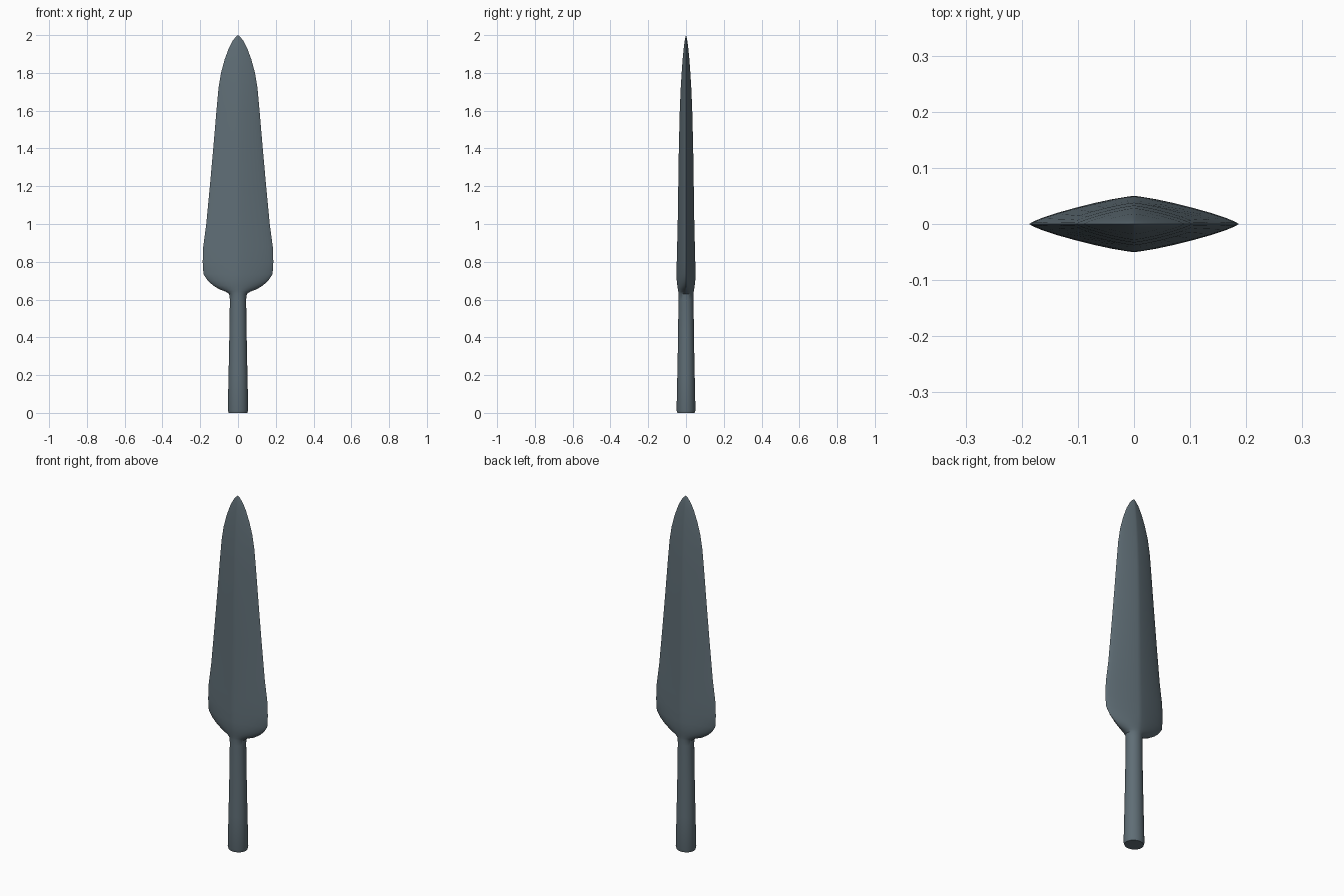
import bpy, bmesh, math

if "Cube" in bpy.data.objects:
    bpy.data.objects.remove(bpy.data.objects["Cube"])

steel = bpy.data.materials.new("slate steel")
steel.diffuse_color = (0.115, 0.155, 0.18, 1)
steel.use_nodes = True
steel.node_tree.nodes["Principled BSDF"].inputs["Base Color"].default_value = steel.diffuse_color

# height, half width, half thickness, section shape (1 = round, 1.6 = lens with ridges)
SECTIONS = [
    (0.00, 0.050, 0.046, 1.0), (0.015, 0.054, 0.050, 1.0),
    (0.20, 0.050, 0.046, 1.0), (0.40, 0.046, 0.042, 1.0),
    (0.60, 0.043, 0.040, 1.0), (0.63, 0.047, 0.040, 1.05),
    (0.642, 0.065, 0.041, 1.15), (0.655, 0.100, 0.043, 1.3),
    (0.675, 0.132, 0.046, 1.4), (0.70, 0.160, 0.049, 1.5),
    (0.735, 0.183, 0.050, 1.6), (0.80, 0.187, 0.049, 1.6),
    (0.88, 0.184, 0.047, 1.6), (1.00, 0.168, 0.044, 1.6),
    (1.20, 0.149, 0.041, 1.6), (1.40, 0.131, 0.038, 1.6),
    (1.60, 0.114, 0.033, 1.6), (1.72, 0.103, 0.028, 1.6),
    (1.80, 0.090, 0.023, 1.6), (1.87, 0.071, 0.018, 1.6),
    (1.93, 0.049, 0.012, 1.6), (1.97, 0.028, 0.007, 1.6),
    (1.99, 0.012, 0.003, 1.6),
]
SIDES = 32


def power(v, e):
    return 0.0 if abs(v) < 1e-6 else math.copysign(abs(v) ** e, v)


# spearhead: round socket flowing into a ridged leaf blade
bm = bmesh.new()
rings = []
for z, w, d, e in SECTIONS:
    ring = []
    for i in range(SIDES):
        a = 2 * math.pi * i / SIDES
        ring.append(bm.verts.new((w * power(math.cos(a), e), d * power(math.sin(a), e), z)))
    rings.append(ring)
for low, high in zip(rings, rings[1:]):
    for i in range(SIDES):
        j = (i + 1) % SIDES
        bm.faces.new((low[i], low[j], high[j], high[i]))
bm.faces.new(rings[0][::-1])

# pointed tip
tip = bm.verts.new((0, 0, 2))
for i in range(SIDES):
    bm.faces.new((rings[-1][i], rings[-1][(i + 1) % SIDES], tip))
bmesh.ops.recalc_face_normals(bm, faces=bm.faces)

mesh = bpy.data.meshes.new("spearhead")
bm.to_mesh(mesh)
bm.free()
mesh.materials.append(steel)
spearhead = bpy.data.objects.new("spearhead", mesh)
bpy.context.collection.objects.link(spearhead)
bpy.context.view_layer.objects.active = spearhead
spearhead.select_set(True)
bpy.ops.object.shade_smooth_by_angle(angle=math.radians(35))
